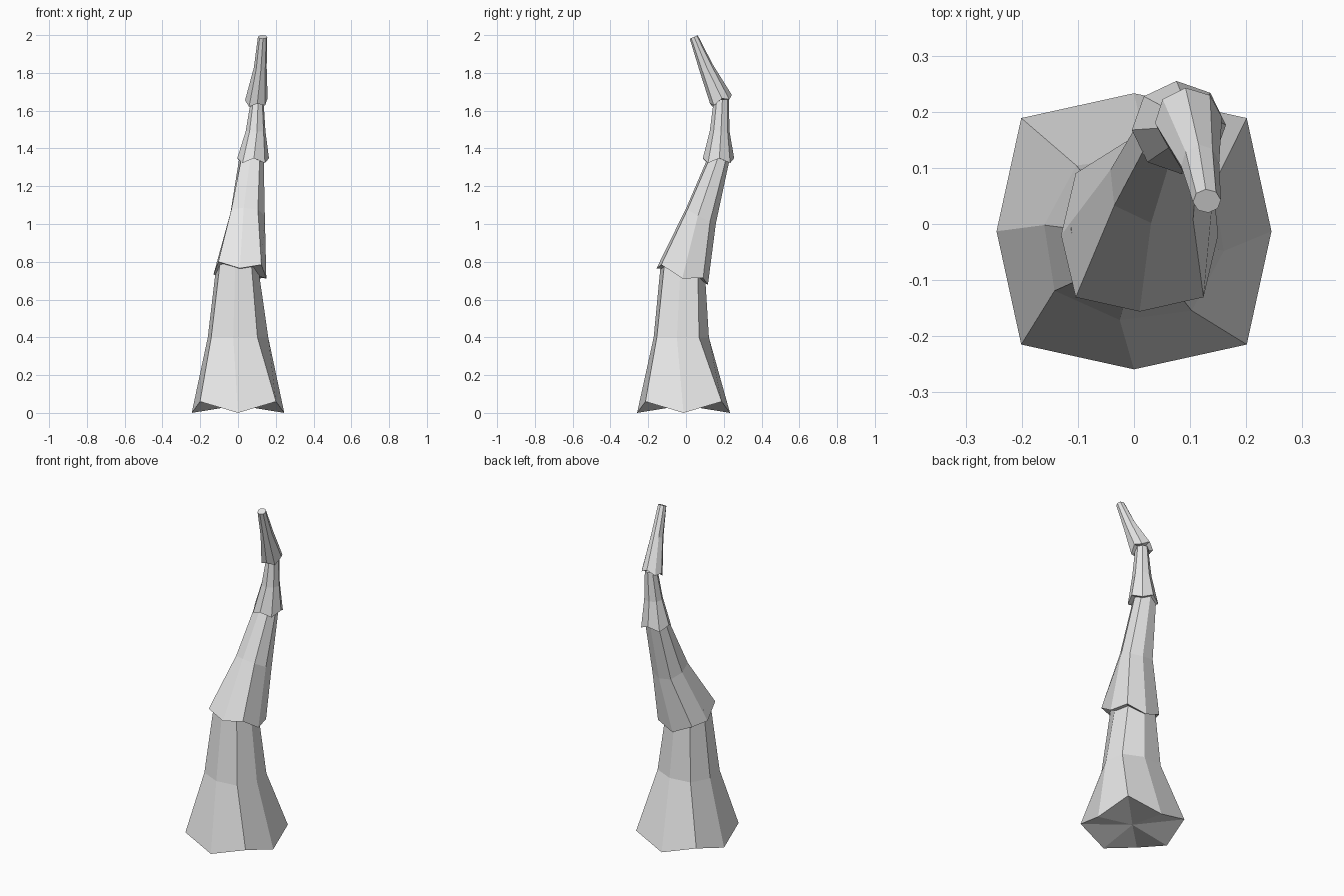
import bpy
import bmesh
from math import cos, sin, radians

cube = bpy.data.objects.get("Cube")
if cube:
    bpy.data.objects.remove(cube, do_unlink=True)

SIDES = 8

grey = bpy.data.materials.new("pale grey")
grey.use_nodes = True
grey.diffuse_color = (0.8, 0.8, 0.8, 1)
grey.node_tree.nodes["Principled BSDF"].inputs["Base Color"].default_value = (0.8, 0.8, 0.8, 1)


def add_ring(bm, centre, radius, corner=1.0, zigzag=0.0, tilt=(0, 0), twist=0):
    """Eight points round a tilted ellipse; every second one is a corner."""
    verts = []
    for i in range(SIDES):
        angle = radians(360 / SIDES * i + twist)
        is_corner = i % 2
        scale = corner if is_corner else 1.0
        dx = radius[0] * cos(angle) * scale
        dy = radius[1] * sin(angle) * scale
        dz = tilt[0] * dx + tilt[1] * dy + zigzag * is_corner
        verts.append(bm.verts.new((centre[0] + dx, centre[1] + dy, centre[2] + dz)))
    return verts


def build_segment(name, rings, hollow):
    """Loft the rings, with a hollowed fan below and a flat cap on top."""
    bm = bmesh.new()
    loops = [add_ring(bm, **ring) for ring in rings]
    for low, high in zip(loops, loops[1:]):
        for i in range(SIDES):
            j = (i + 1) % SIDES
            bm.faces.new((low[i], low[j], high[j], high[i]))
    x, y, z = rings[0]["centre"]
    middle = bm.verts.new((x, y, z + hollow))
    for i in range(SIDES):
        bm.faces.new((loops[0][(i + 1) % SIDES], loops[0][i], middle))
    bm.faces.new(loops[-1])
    bmesh.ops.recalc_face_normals(bm, faces=bm.faces)
    mesh = bpy.data.meshes.new(name)
    bm.to_mesh(mesh)
    bm.free()
    mesh.materials.append(grey)
    bpy.context.collection.objects.link(bpy.data.objects.new(name, mesh))


# Wide flared foot
build_segment("base_segment", [
    dict(centre=(0, -0.013, 0), radius=(0.245, 0.246), corner=1.16, zigzag=0.06),
    dict(centre=(0, -0.025, 0.4), radius=(0.162, 0.148), corner=1.08, twist=-9),
    dict(centre=(-0.005, -0.018, 0.8), radius=(0.108, 0.115), corner=1.08, twist=-5),
], hollow=0.04)

# Leaning second segment, its collar higher at the front
build_segment("lower_segment", [
    dict(centre=(0.01, -0.02, 0.722), radius=(0.14, 0.136), corner=1.15,
         zigzag=0.035, tilt=(-0.07, -0.32)),
    dict(centre=(0.05, 0.08, 1.045), radius=(0.094, 0.08), corner=1.08,
         tilt=(-0.1, -0.5), twist=-12),
    dict(centre=(0.072, 0.177, 1.36), radius=(0.064, 0.058), corner=1.05, twist=-5),
], hollow=0.03)

# Upright third segment
build_segment("upper_segment", [
    dict(centre=(0.08, 0.172, 1.348), radius=(0.084, 0.083), zigzag=-0.025, twist=3),
    dict(centre=(0.093, 0.178, 1.49), radius=(0.053, 0.053), twist=8),
    dict(centre=(0.102, 0.187, 1.66), radius=(0.033, 0.04), twist=8),
], hollow=0.0)

# Tip bending back toward the front
build_segment("tip_segment", [
    dict(centre=(0.097, 0.185, 1.66), radius=(0.06, 0.058), zigzag=-0.02,
         tilt=(0.05, 0.4), twist=5),
    dict(centre=(0.118, 0.106, 1.83), radius=(0.034, 0.036), tilt=(0, 0.4), twist=5),
    dict(centre=(0.13, 0.041, 1.99), radius=(0.025, 0.021), tilt=(0, 0.45), twist=5),
], hollow=0.0)
